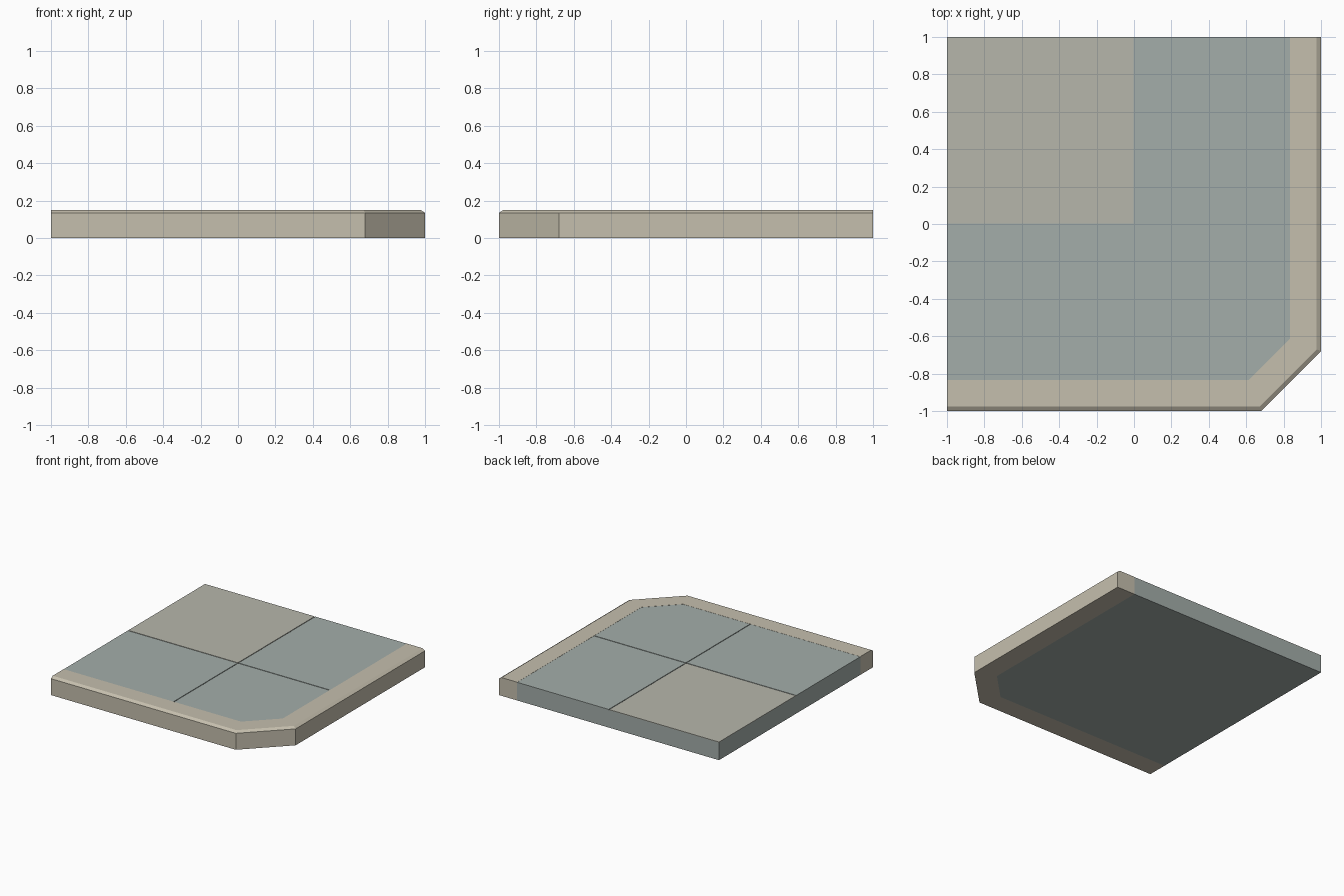
import bpy

if "Cube" in bpy.data.objects:
    bpy.data.objects.remove(bpy.data.objects["Cube"])

RIM_W, TOP, SEAM = 0.165, 0.15, 0.003


def material(name, rgb):
    m = bpy.data.materials.new(name)
    m.diffuse_color = (*rgb, 1)
    m.use_nodes = True
    m.node_tree.nodes["Principled BSDF"].inputs["Base Color"].default_value = m.diffuse_color
    return m


def make(name, verts, faces, mat):
    me = bpy.data.meshes.new(name)
    me.from_pydata(verts, [], faces)
    me.materials.append(mat)
    ob = bpy.data.objects.new(name, me)
    bpy.context.collection.objects.link(ob)
    return ob


def outline(d):
    """Front and right edge with its cut corner, moved inwards by d."""
    k = 0.4142 * d
    return [(-1, -1 + d), (0.68 - k, -1 + d), (1 - d, -0.68 + k), (1 - d, 1)]


def prism(name, pts, z0, z1, mat):
    n = len(pts)
    verts = [(x, y, z) for z in (z0, z1) for x, y in pts]
    faces = [tuple(reversed(range(n))), tuple(range(n, 2 * n))]
    faces += [(i, (i + 1) % n, n + (i + 1) % n, n + i) for i in range(n)]
    return make(name, verts, faces, mat)


stone = material("rim_stone", (0.56, 0.52, 0.42))
slate = material("slate", (0.37, 0.42, 0.40))
pale = material("pale_tile", (0.47, 0.47, 0.41))

# Chamfered rim: cross-section (inset, height) swept along the outline
section = [(0, 0), (RIM_W, 0), (RIM_W, TOP), (0.023, TOP), (0, 0.135)]
n = len(section)
loops = [[(x, y, z) for x, y in outline(d)] for d, z in section]
verts = [loops[j][i] for i in range(4) for j in range(n)]
faces = [(i * n + j, i * n + (j + 1) % n, (i + 1) * n + (j + 1) % n, (i + 1) * n + j)
         for i in range(3) for j in range(n)]
faces = [tuple(reversed(f)) for f in faces]
faces += [tuple(range(n)), tuple(reversed(range(3 * n, 4 * n)))]
make("rim", verts, faces, stone)

# Floor slab inside the rim
inner = outline(RIM_W)
prism("floor_slab", inner + [(-1, 1)], 0, 0.144, slate)

# Four thin tiles separated by narrow seams
e, s = 1 - RIM_W, SEAM
tiles = {
    "tile_back_left": ([(-1, s), (-s, s), (-s, 1), (-1, 1)], pale),
    "tile_back_right": ([(s, s), (e, s), (e, 1), (s, 1)], slate),
    "tile_front_left": ([(-1, -e), (-s, -e), (-s, -s), (-1, -s)], slate),
    "tile_front_right": ([(s, -e), inner[1], inner[2], (e, -s), (s, -s)], slate),
}
for name, (pts, mat) in tiles.items():
    prism(name, pts, 0.144, 0.149, mat)
